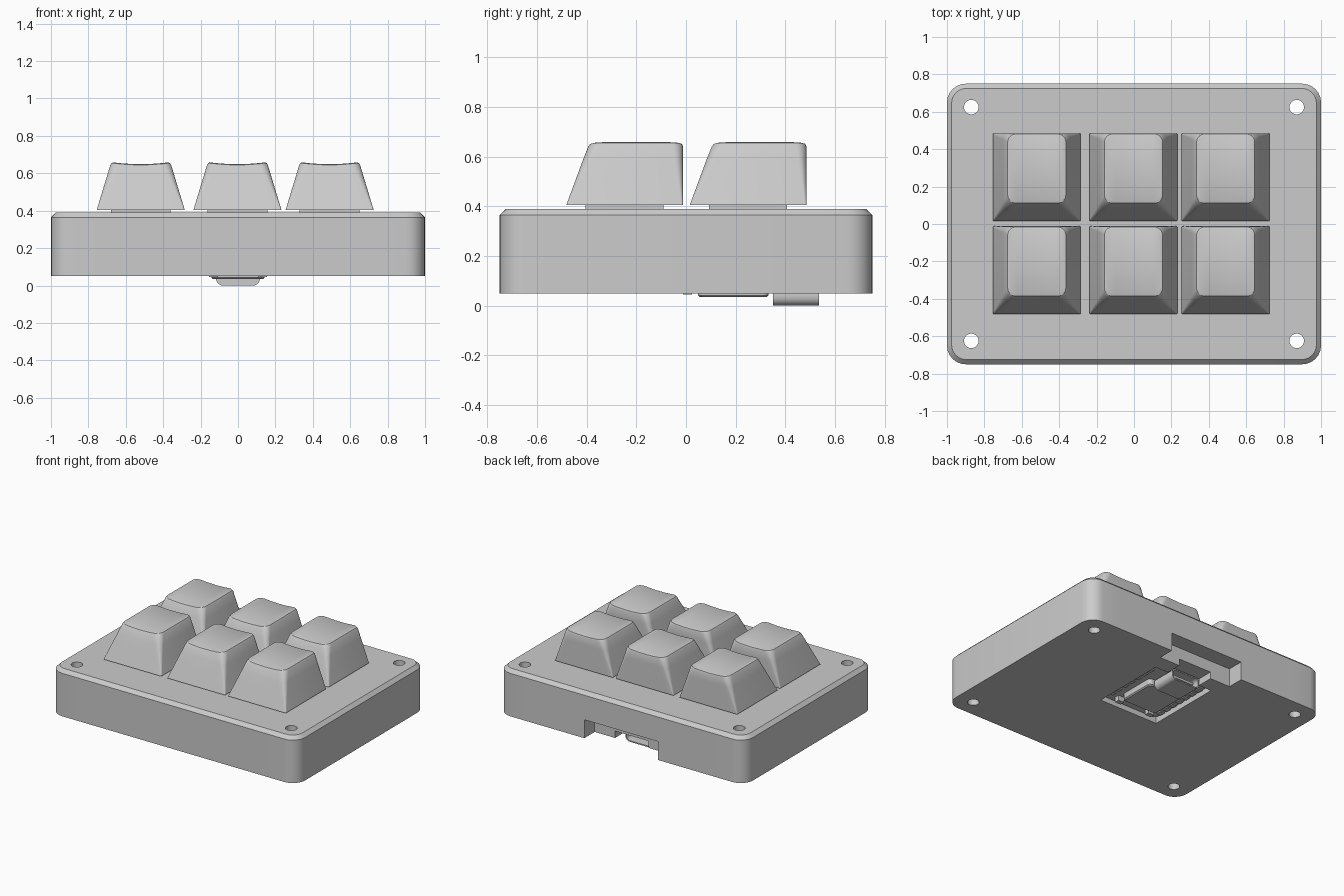
import bpy
import bmesh
from math import cos, sin, pi, radians
from mathutils import Matrix

old = bpy.data.objects.get("Cube")
if old:
    bpy.data.objects.remove(old, do_unlink=True)

grey = bpy.data.materials.new("light grey")
grey.use_nodes = True
COLOUR = (0.6, 0.6, 0.6, 1)
grey.diffuse_color = COLOUR
grey.node_tree.nodes["Principled BSDF"].inputs["Base Color"].default_value = COLOUR


def outline(cx, cy, hx, hy, r, n=6, k=12):
    """Rounded rectangle, with its long edges along x divided for dishing."""
    pts = []
    for q, (sx, sy) in enumerate(((1, 1), (-1, 1), (-1, -1), (1, -1))):
        for i in range(n + 1):
            a = (q + i / n) * pi / 2
            pts.append((cx + sx * (hx - r) + r * cos(a),
                        cy + sy * (hy - r) + r * sin(a)))
        if q in (0, 2):
            for i in range(1, k):
                x = (hx - r) * (1 - 2 * i / k) * sx
                pts.append((cx + x, cy + sy * hy))
    return pts


def finish(name, bm, smooth=True):
    bmesh.ops.recalc_face_normals(bm, faces=bm.faces)
    mesh = bpy.data.meshes.new(name)
    bm.to_mesh(mesh)
    bm.free()
    mesh.materials.append(grey)
    ob = bpy.data.objects.new(name, mesh)
    bpy.context.collection.objects.link(ob)
    if smooth:
        shade(ob)
    return ob


def shade(ob):
    bpy.ops.object.select_all(action="DESELECT")
    ob.select_set(True)
    bpy.context.view_layer.objects.active = ob
    bpy.ops.object.shade_smooth_by_angle(angle=radians(30))


def loft(name, rings, matrix=None, dish=None):
    """Skin rings of (cx, cy, hx, hy, radius, z) and cap both ends."""
    bm = bmesh.new()
    loops = []
    for *shape, z in rings:
        loops.append([bm.verts.new((x, y, z - (dish(x, z) if dish else 0)))
                      for x, y in outline(*shape)])
    count = len(loops[0])
    for a, b in zip(loops, loops[1:]):
        for i in range(count):
            j = (i + 1) % count
            bm.faces.new((a[i], a[j], b[j], b[i]))
    for ring in (loops[0], loops[-1]):
        for i in range(count // 2 - 1):
            bm.faces.new((ring[i], ring[i + 1], ring[-2 - i], ring[-1 - i]))
    if matrix:
        bm.transform(matrix)
    return finish(name, bm)


def box(name, x0, x1, y0, y1, z0, z1):
    bm = bmesh.new()
    bmesh.ops.create_cube(bm, size=1)
    bm.transform(Matrix.Translation(((x0 + x1) / 2, (y0 + y1) / 2, (z0 + z1) / 2))
                 @ Matrix.Diagonal((x1 - x0, y1 - y0, z1 - z0, 1)))
    return finish(name, bm, smooth=False)


def cylinder(name, x, y, r, z0, z1):
    bm = bmesh.new()
    bmesh.ops.create_cone(bm, cap_ends=True, segments=32, radius1=r, radius2=r,
                          depth=z1 - z0, matrix=Matrix.Translation((x, y, (z0 + z1) / 2)))
    return finish(name, bm)


def cut(target, cutter):
    cutter.hide_render = True
    mod = target.modifiers.new("cut", "BOOLEAN")
    mod.operation, mod.solver, mod.object = "DIFFERENCE", "EXACT", cutter
    bpy.context.view_layer.objects.active = target
    bpy.ops.object.modifier_apply(modifier=mod.name)
    bpy.data.objects.remove(cutter, do_unlink=True)


# Case with chamfered top, screw holes, plug notch and controller pocket
case = loft("case", [(0, 0, 1, 0.75, 0.1, 0.05),
                     (0, 0, 1, 0.75, 0.1, 0.365),
                     (0, 0, 0.975, 0.725, 0.078, 0.39)])
for sx in (-1, 1):
    for sy in (-1, 1):
        cut(case, cylinder("hole_cutter", 0.87 * sx, 0.625 * sy, 0.039, 0, 0.5))
cut(case, box("notch_cutter", -0.3, 0.3, 0.63, 0.8, 0, 0.185))
cut(case, box("pocket_cutter", -0.24, 0.24, -0.058, 0.51, 0, 0.125))
cut(case, box("plug_cutter", -0.135, 0.135, 0.45, 0.66, 0, 0.1))
shade(case)

# Keycaps with dished tops, each on a switch
BASE, TOP, HALF, TOP_HALF = 0.405, 0.66, 0.235, 0.158


def keycap(name, cx, cy):
    def ring(t, inset, z):
        hx = HALF + (TOP_HALF - HALF) * t - inset
        hy = HALF - 0.047 * t - inset
        return (cx, cy + 0.047 * t, hx, hy, 0.006 + 0.039 * t, z)

    def dish(x, z):
        if z < 0.6:
            return 0
        return 0.011 * max(0, 1 - ((x - cx) / TOP_HALF) ** 2)

    rings = [ring(t, 0, BASE + (TOP - BASE) * t) for t in (0, 0.35, 0.7, 0.94)]
    rings += [ring(0.98, 0.004, TOP - 0.004), ring(1, 0.013, TOP)]
    loft(name, rings, dish=dish)


for row, cy in (("front", -0.247), ("back", 0.25)):
    for side, cx in (("right", -0.52), ("middle", -0.003), ("left", 0.49)):
        keycap(f"{row}_{side}_keycap", cx, cy)
        box(f"{row}_{side}_switch", cx - 0.16, cx + 0.16,
            cy - 0.157, cy + 0.157, 0.37, 0.41)

# Controller board with edge pads, shield and buttons
loft("controller_board", [(0, 0.222, 0.228, 0.272, 0.04, z) for z in (0.083, 0.118)])
for sx, side in ((-1, "right"), (1, "left")):
    for i in range(7):
        y = 0.222 + (i - 3) * 0.066
        x = 0.208 * sx
        box(f"{side}_pad", x - 0.018, x + 0.018, y - 0.02, y + 0.02, 0.076, 0.085)
    box(f"{side}_button", 0.13 * sx - 0.024, 0.13 * sx + 0.024,
        -0.012, 0.024, 0.045, 0.085)
loft("shield", [(0, 0.19, 0.134, 0.134, 0.02, 0.035),
                (0, 0.19, 0.142, 0.142, 0.025, 0.042),
                (0, 0.19, 0.142, 0.142, 0.025, 0.085)])

# Hollow plug socket with its tongue
turn = Matrix.Translation((0, 0, 0.0415)) @ Matrix.Rotation(-pi / 2, 4, "X")
loft("socket_shell", [(0, 0, 0.117, 0.0415, 0.036, 0.35),
                      (0, 0, 0.117, 0.0415, 0.036, 0.535),
                      (0, 0, 0.108, 0.033, 0.029, 0.535),
                      (0, 0, 0.108, 0.033, 0.029, 0.39)], matrix=turn)
box("socket_tongue", -0.085, 0.085, 0.385, 0.51, 0.033, 0.05)
